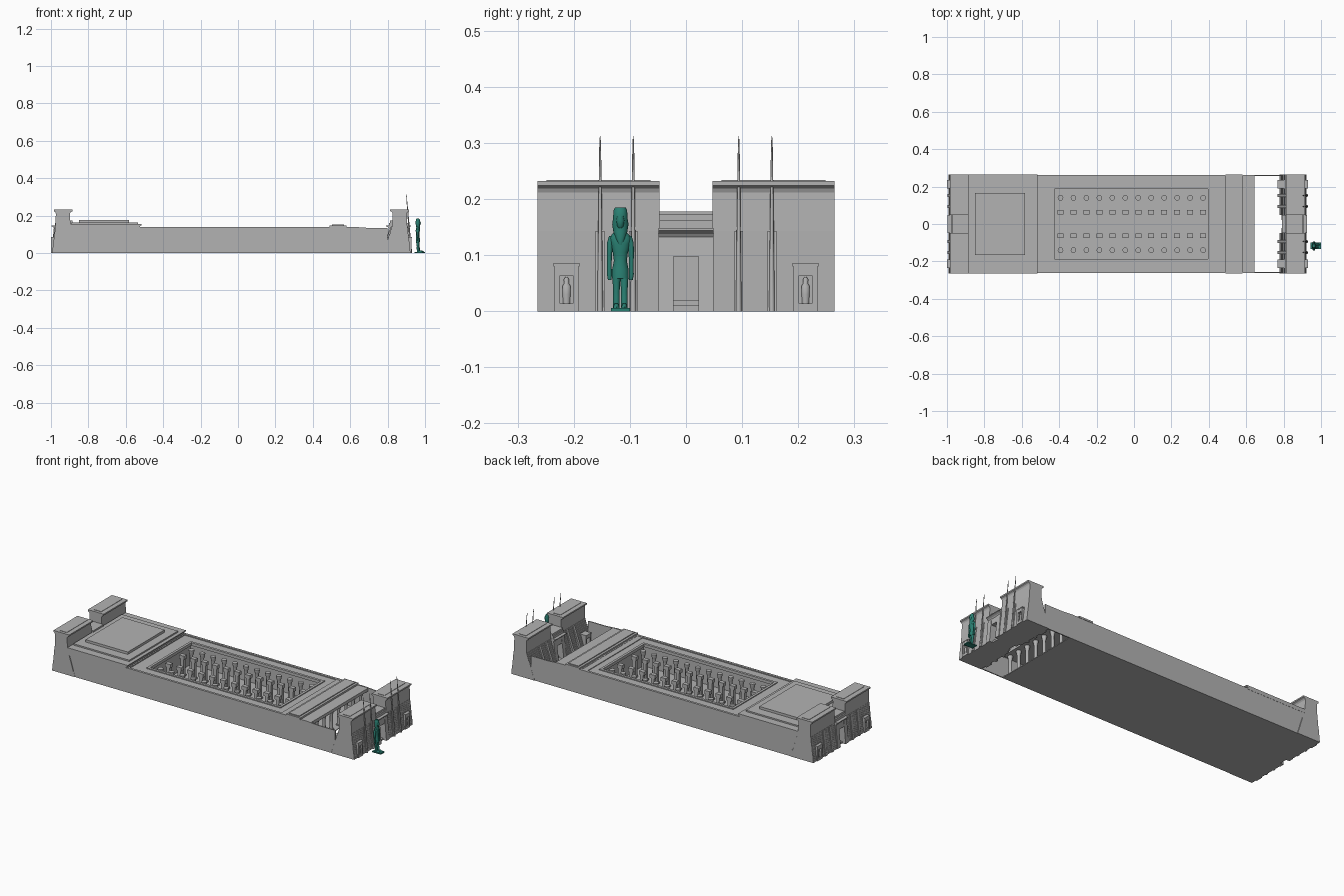
import bpy, bmesh, math
from mathutils import Vector, Matrix

if "Cube" in bpy.data.objects:
    bpy.data.objects.remove(bpy.data.objects["Cube"])

def material(name, rgb):
    m = bpy.data.materials.new(name)
    m.diffuse_color = (*rgb, 1)
    m.use_nodes = True
    m.node_tree.nodes["Principled BSDF"].inputs["Base Color"].default_value = m.diffuse_color
    return m

STONE = material("grey stone", (0.45, 0.45, 0.45))
GREEN = material("green statue", (0.022, 0.21, 0.165))

def finish(name, bm, mat=STONE, smooth=False):
    bmesh.ops.recalc_face_normals(bm, faces=bm.faces)
    me = bpy.data.meshes.new(name)
    bm.to_mesh(me)
    bm.free()
    me.materials.append(mat)
    ob = bpy.data.objects.new(name, me)
    bpy.context.collection.objects.link(ob)
    if smooth:
        bpy.ops.object.select_all(action='DESELECT')
        bpy.context.view_layer.objects.active = ob
        ob.select_set(True)
        bpy.ops.object.shade_smooth_by_angle(angle=math.radians(50))
    return ob

def add_box(bm, x0, x1, y0, y1, z0, z1):
    m = Matrix.Translation(((x0+x1)/2, (y0+y1)/2, (z0+z1)/2)) @ Matrix.Diagonal((x1-x0, y1-y0, z1-z0, 1))
    bmesh.ops.create_cube(bm, size=1, matrix=m)

def boxes(name, items, mat=STONE):
    bm = bmesh.new()
    for b in items:
        add_box(bm, *b)
    return finish(name, bm, mat)

def add_prism(bm, profile, y0, y1):
    """Extrude an (x, z) profile along y."""
    f = bm.faces.new([bm.verts.new((x, y0, z)) for x, z in profile])
    r = bmesh.ops.extrude_face_region(bm, geom=[f])
    for v in r["geom"]:
        if isinstance(v, bmesh.types.BMVert):
            v.co.y = y1

def add_loft(bm, rings, n=12):
    """Skin elliptical rings (x, y, z, rx, ry)."""
    loops = [[bm.verts.new((x + rx*math.cos(2*math.pi*i/n), y + ry*math.sin(2*math.pi*i/n), z))
              for i in range(n)] for x, y, z, rx, ry in rings]
    for a, b in zip(loops, loops[1:]):
        for i in range(n):
            bm.faces.new((a[i], a[(i+1) % n], b[(i+1) % n], b[i]))
    bm.faces.new(loops[0])
    bm.faces.new(loops[-1])

def mirrored_y(b):
    x0, x1, y0, y1, z0, z1 = b
    return [b, (x0, x1, -y1, -y0, z0, z1)]

# ---- temple body ----
W = 0.263
boxes("floor", [(-0.97, 0.64, -W, W, 0, 0.005)])
boxes("rear_block", [(-0.95, -0.44, -W+.001, W-.001, 0.001, 0.134)])
boxes("hall_side_mass", mirrored_y((-0.44, 0.45, 0.2, W-.001, 0.001, 0.134)))
boxes("hall_front_wall", [(0.41, 0.45, -0.2, 0.2, 0.005, 0.134)])
boxes("portico_roof", [(0.45, 0.645, -W+.001, W-.001, 0.12, 0.138)])
bm = bmesh.new()
for s in (-1, 1):
    add_prism(bm, [(-0.96, 0), (0.8, 0), (0.8, 0.135), (0.69, 0.135), (0.62, 0.14), (-0.96, 0.14)],
              s*W, s*(W-0.006))
finish("outer_walls", bm)

# ---- roof trim around the open hall ----
def frame(x0, x1, y, w, z0, z1):
    return mirrored_y((x0, x1, y-w, y, z0, z1)) + [
        (x0, x0+w, -y+w, y-w, z0, z1), (x1-w, x1, -y+w, y-w, z0, z1)]

boxes("roof_outer_frame", frame(-0.52, 0.49, 0.257, 0.008, 0.13, 0.1395))
boxes("hall_rim", frame(-0.44, 0.41, 0.2, 0.014, 0.122, 0.139))
boxes("front_roof_beam", [(0.49, 0.58, -0.265, 0.265, 0.138, 0.148),
                          (0.503, 0.567, -0.255, 0.255, 0.148, 0.153)])

# ---- stepped sanctuary roof ----
bm = bmesh.new()
add_prism(bm, [(-0.95, 0.134), (-0.525, 0.134), (-0.525, 0.143), (-0.515, 0.15), (-0.515, 0.156), (-0.95, 0.156)],
          -0.264, 0.264)
add_box(bm, -0.89, -0.535, -0.22, 0.22, 0.156, 0.164)
add_box(bm, -0.85, -0.582, -0.167, 0.167, 0.164, 0.178)
finish("sanctuary_roof", bm)

# ---- hall pillars and columns ----
xs = [-0.393 + 0.0693*i for i in range(12)]
items = []
for x in xs:
    for y in (-0.063, 0.063):
        items += [(x-.010, x+.010, y-.009, y+.009, 0.005, 0.105),
                  (x-.016, x+.016, y-.012, y+.012, 0.105, 0.125),
                  (x-.014, x+.014, y-.012, y+.012, 0.005, 0.014)]
boxes("square_pillars", items)

def add_column(bm, x, y, top, r):
    add_loft(bm, [(x, y, z*top, k*r, k*r) for z, k in
                  ((0.03, 1.2), (0.09, 1.2), (0.091, .85), (0.75, .75), (0.82, .95), (0.95, 1.25), (1, 1.25))])

bm = bmesh.new()
for x in xs:
    for y in (-0.14, 0.14):
        add_column(bm, x, y, 0.125, 0.012)
finish("round_columns", bm, smooth=True)
bm = bmesh.new()
for i in range(8):
    add_column(bm, 0.615, (i-3.5)*0.066, 0.12, 0.011)
finish("portico_columns", bm, smooth=True)

# ---- pylons: built for the front end, mirrored for the rear ----
N, H = 14, 0.143
def outer(z): return 0.922 - 0.017*min(z/H, 1)
def inner(z): return 0.778 + 0.047*min(z/H, 1)

def pylon(label, place):
    P = lambda pts: [(place(x), z) for x, z in pts]
    def B(x0, x1, *r):
        a, b = sorted((place(x0), place(x1)))
        return (a, b, *r)
    # stepped courses below, plain wall and flared cornice above
    out, inn = [], []
    for k in range(N):
        for z in (k*H/N, (k+1)*H/N):
            out.append((outer(k*H/N), z))
            inn.append((inner(k*H/N), z))
    out += [(0.905, H), (0.903, 0.212), (0.906, 0.219), (0.914, 0.224), (0.914, 0.232)]
    inn += [(0.825, H), (0.827, 0.212), (0.823, 0.219), (0.814, 0.224), (0.814, 0.232)]
    bm = bmesh.new()
    for s in (-1, 1):
        add_prism(bm, P(out + inn[::-1]), s*0.047, s*0.265)
    finish(label + "_towers", bm)
    boxes(label + "_tower_caps", mirrored_y(B(0.84, 0.885, 0.063, 0.249, 0.231, 0.234)))
    # battered strips behind the flag poles
    bm = bmesh.new()
    for y in (-0.153, -0.094, 0.094, 0.153):
        add_prism(bm, P([(0.927, 0), (0.909, H), (0.89, H), (0.89, 0)]), y-.008, y+.008)
        add_prism(bm, P([(0.766, 0), (0.818, H), (0.84, H), (0.84, 0)]), y-.008, y+.008)
    finish(label + "_strips", bm)
    # shrine frames with little figures
    items = []
    bm = bmesh.new()
    for y in (-0.213, 0.213):
        for a, b in ((0.9, 0.928), (0.767, 0.83)):
            items += [B(a, b, y-.021, y-.012, 0, 0.08), B(a, b, y+.012, y+.021, 0, 0.08),
                      B(a, b, y-.012, y+.012, 0, 0.014), B(a, b, y-.012, y+.012, 0.064, 0.08),
                      B(a-.001, b+.001, y-.023, y+.023, 0.08, 0.086)]
        for x in (0.921, 0.785):
            add_loft(bm, [(place(x), y, z, r*.7, r) for z, r in
                          ((0.014, .006), (0.03, .007), (0.045, .0075), (0.05, .004), (0.056, .005), (0.061, .002))], 8)
    boxes(label + "_shrines", items)
    finish(label + "_shrine_figures", bm, smooth=True)
    # gateway
    bm = bmesh.new()
    for s in (-1, 1):
        add_prism(bm, P([(0.788, 0), (0.926, 0), (0.914, 0.132), (0.805, 0.132)]), s*0.022, s*0.049)
    add_prism(bm, P([(0.802, 0.098), (0.915, 0.098), (0.912, 0.132), (0.807, 0.132)]), -0.022, 0.022)
    add_prism(bm, P([(0.807, 0.132), (0.912, 0.132), (0.916, 0.138), (0.926, 0.144),
                     (0.926, 0.148), (0.79, 0.148), (0.79, 0.144), (0.802, 0.138)]), -0.049, 0.049)
    add_box(bm, *B(0.808, 0.908, -0.047, 0.047, 0.148, 0.162))
    add_box(bm, *B(0.814, 0.9, -0.047, 0.047, 0.162, 0.173))
    add_box(bm, *B(0.80, 0.905, -0.022, 0.022, 0, 0.01))
    add_box(bm, *B(0.82, 0.885, -0.022, 0.022, 0.01, 0.02))
    finish(label + "_gateway", bm)

pylon("front_pylon", lambda x: x)
pylon("rear_pylon", lambda x: -(x + 0.071))

# ---- leaning flag poles ----
bm = bmesh.new()
for y in (-0.153, -0.094, 0.094, 0.153):
    add_loft(bm, [(0.926 - 0.026*z/0.312, y, z, r, r) for z, r in
                  ((0, .005), (0.2, .003), (0.3, .0015), (0.312, .0005))], 8)
finish("flag_poles", bm, smooth=True)

# ---- standing statue ----
SX, SY = 0.961, -0.117
bm = bmesh.new()
add_loft(bm, [(SX+dx, SY, z, rx, ry) for dx, z, rx, ry in
              ((0.002, .058, .011, .015), (0.001, .075, .011, .0145), (0, .09, .009, .0115), (0, .105, .010, .0135),
               (0, .12, .011, .018), (0, .131, .010, .020), (0, .138, .007, .014), (0, .146, .005, .006))])
for s, dx in ((-1, 0.002), (1, 0.008)):
    add_loft(bm, [(SX+dx*(1-z/.065), SY+s*.007, z, rx, ry) for z, rx, ry in
                  ((.006, .006, .006), (.025, .007, .0062), (.035, .006, .006), (.065, .010, .008))], 10)
    add_loft(bm, [(SX+dx+.010, SY+s*.007, z, rx, ry) for z, rx, ry in
                  ((.006, .015, .006), (.010, .013, .005), (.014, .004, .003))], 10)
    add_loft(bm, [(SX+dx2, SY+s*y, z, r, r*.85) for dx2, y, z, r in
                  ((.003, .019, .056, .004), (.003, .0195, .066, .0055), (.001, .0195, .085, .0048),
                   (0, .0195, .1, .0058), (0, .0185, .122, .0065), (0, .017, .134, .004))], 10)
finish("statue_body", bm, GREEN, True)
bm = bmesh.new()
add_loft(bm, [(SX+dx, SY, z, rx, ry) for dx, z, rx, ry in
              ((.008, .118, .003, .003), (.006, .13, .007, .009), (.001, .142, .010, .0125), (0, .155, .011, .0145),
               (.001, .165, .012, .013), (.001, .174, .0115, .0125), (0, .18, .010, .012), (0, .185, .007, .0095))])
add_loft(bm, [(SX+.009, SY, z, r, r) for z, r in
              ((.148, .003), (.152, .006), (.162, .0075), (.17, .006))], 10)
finish("statue_head", bm, GREEN, True)
boxes("statue_base", [(0.944, 1.0, SY-.017, SY+.017, 0, 0.006)], GREEN)
